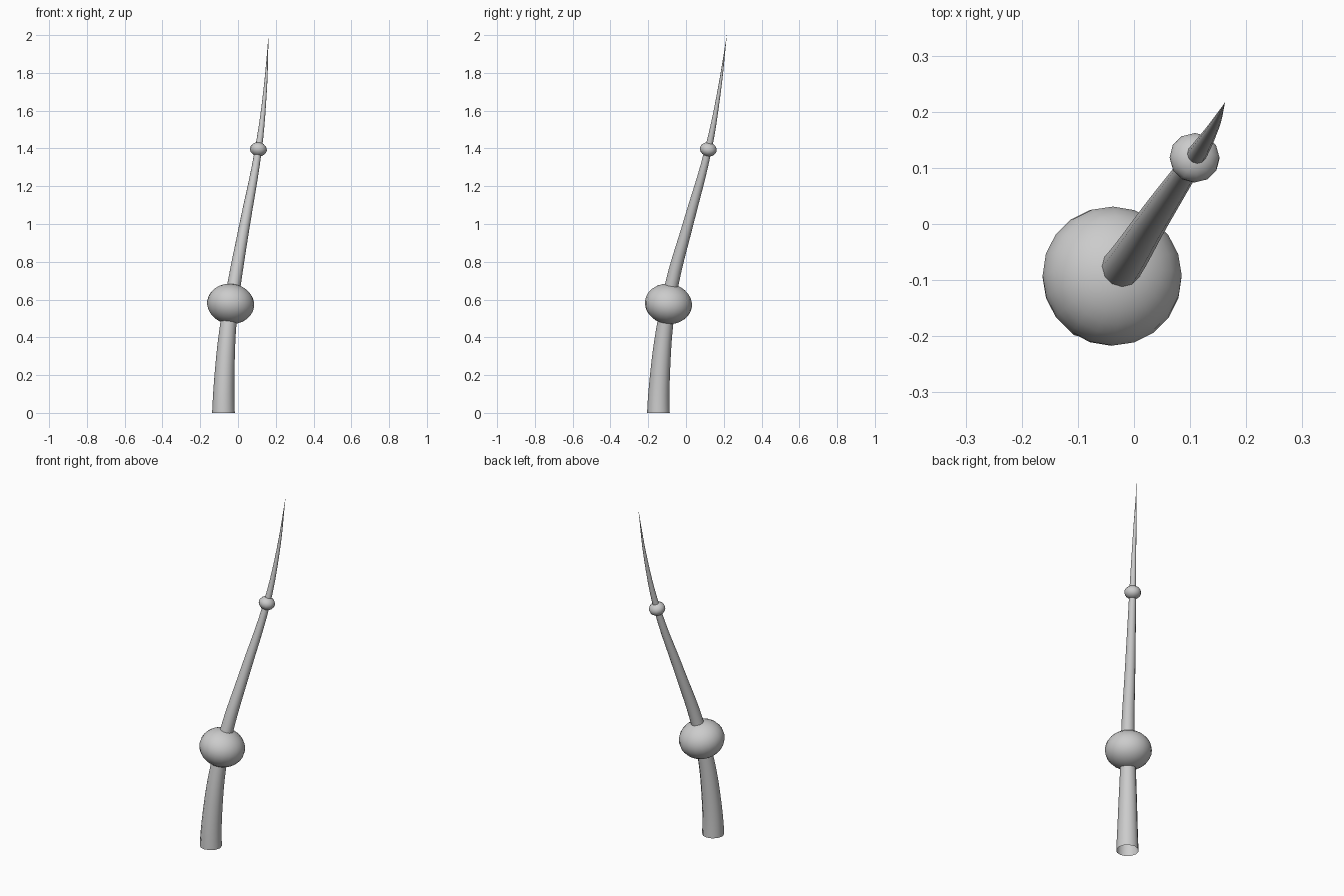
import bpy
from mathutils import Vector

if "Cube" in bpy.data.objects:
    bpy.data.objects.remove(bpy.data.objects["Cube"])

# Centre line of the tapering stem: x, y, z, radius
PATH = [(-0.077, -0.146, 0.00, 0.060),
        (-0.069, -0.134, 0.25, 0.051),
        (-0.050, -0.109, 0.48, 0.0425),
        (-0.019, -0.073, 0.69, 0.0355),
        (0.036, 0.011, 1.00, 0.028),
        (0.108, 0.118, 1.395, 0.0185),
        (0.143, 0.175, 1.70, 0.0095),
        (0.162, 0.216, 2.00, 0.0003)]


def smooth(obj):
    bpy.ops.object.select_all(action='DESELECT')
    obj.select_set(True)
    bpy.context.view_layer.objects.active = obj
    bpy.ops.object.shade_smooth_by_angle()


# Stem: open twelve-sided tube swept along the bent path
curve = bpy.data.curves.new("stem", 'CURVE')
curve.dimensions = '3D'
curve.bevel_depth = 1.0
curve.bevel_resolution = 4
curve.resolution_u = 5
curve.use_fill_caps = False
spline = curve.splines.new('BEZIER')
spline.bezier_points.add(len(PATH) - 1)
for p, (x, y, z, r) in zip(spline.bezier_points, PATH):
    p.co = (x, y, z)
    p.radius = r
    p.handle_left_type = p.handle_right_type = 'AUTO'
# The foot leaves the ground vertically so its rim is level
foot = spline.bezier_points[0]
foot.handle_left_type = foot.handle_right_type = 'FREE'
foot.handle_left = foot.co - Vector((0, 0, 0.08))
foot.handle_right = foot.co + Vector((0, 0, 0.08))
stem = bpy.data.objects.new("stem", curve)
bpy.context.collection.objects.link(stem)
stem.select_set(True)
bpy.context.view_layer.objects.active = stem
bpy.ops.object.convert(target='MESH')
smooth(bpy.context.view_layer.objects.active)


# Beads: flattened spheres threaded on the stem, tilted along it
def bead(name, centre, radius, half_height, axis, sides, rings):
    bpy.ops.mesh.primitive_uv_sphere_add(segments=sides, ring_count=rings,
                                         radius=1, location=centre)
    obj = bpy.context.object
    obj.name = name
    obj.scale = (radius, radius, half_height)
    obj.rotation_euler = Vector((0, 0, 1)).rotation_difference(Vector(axis)).to_euler()
    smooth(obj)


bead("large_bead", (-0.039, -0.093, 0.577), 0.125, 0.106, (0.14, 0.16, 1), 20, 14)
bead("small_bead", (0.108, 0.118, 1.395), 0.045, 0.037, (0.16, 0.23, 1), 12, 10)
